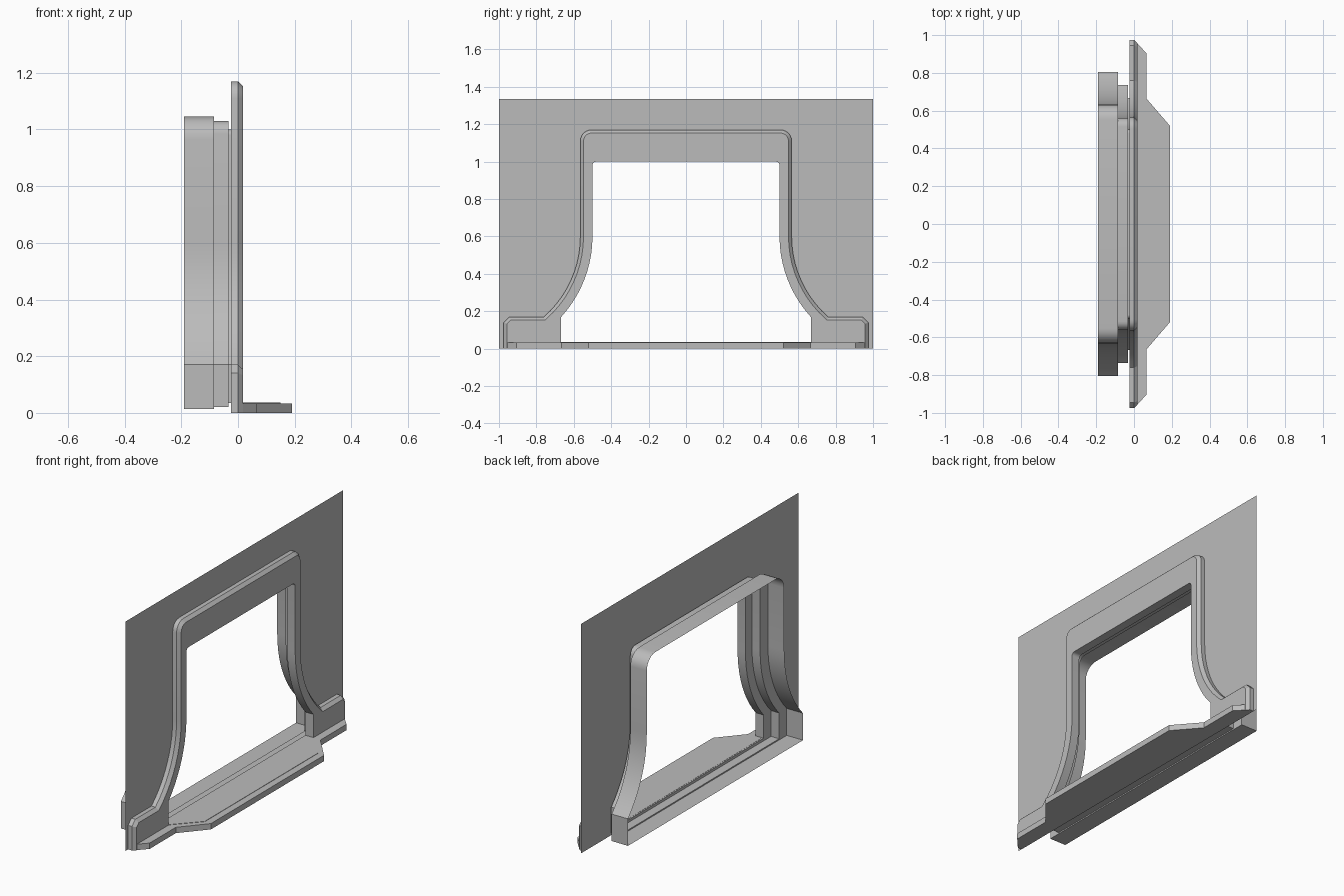
import bpy, bmesh
from math import sin, cos, asin, pi, radians
from mathutils import Vector

cube = bpy.data.objects.get("Cube")
if cube:
    bpy.data.objects.remove(cube, do_unlink=True)

grey = bpy.data.materials.new("plain_grey")
grey.use_nodes = True
COLOUR = (0.5, 0.5, 0.5, 1)
grey.diffuse_color = COLOUR
grey.node_tree.nodes["Principled BSDF"].inputs["Base Color"].default_value = COLOUR

SPRING = 0.6      # height where the flared jambs start
FOOT = 0.17       # height where the flare ends


def half_arch(w, base, top, r, tail):
    """Half outline as (y, z): top corner, jamb, flare, then the tail points."""
    pts = [(w - r + r * sin(a), top - r + r * cos(a))
           for a in (i * pi / 12 for i in range(7))]
    d, h = base - w, SPRING - FOOT
    R = (d * d + h * h) / (2 * d)
    end = asin(h / R)
    pts += [(w + R - R * cos(end * i / 10), SPRING - R * sin(end * i / 10))
            for i in range(11)]
    return pts + tail


def arch(w, base, top, r, tail):
    """Full outline from the right foot, over the top, to the left foot."""
    half = half_arch(w, base, top, r, tail)
    return [(-y, z) for y, z in reversed(half)] + half


def inset(path, d):
    """Shift an open path inwards with mitred corners, keeping its ends level."""
    v = [Vector(p) for p in path]
    out = []
    for i, p in enumerate(v):
        a = (p - v[i - 1]).normalized() if i else (v[1] - p).normalized()
        b = (v[i + 1] - p).normalized() if i < len(v) - 1 else a
        n1, n2 = Vector((a.y, -a.x)), Vector((b.y, -b.x))
        m = (n1 + n2).normalized()
        out.append(tuple(p + m * (d / m.dot(n1))))
    return out


def ring(bm, path, x):
    return [bm.verts.new((x, y, z)) for y, z in path]


def bridge(bm, a, b, closed):
    n = len(a)
    for i in range(n if closed else n - 1):
        j = (i + 1) % n
        bm.faces.new((a[i], a[j], b[j], b[i]))


def finish(name, bm, smooth=False):
    bmesh.ops.recalc_face_normals(bm, faces=bm.faces)
    mesh = bpy.data.meshes.new(name)
    bm.to_mesh(mesh)
    bm.free()
    mesh.materials.append(grey)
    ob = bpy.data.objects.new(name, mesh)
    bpy.context.collection.objects.link(ob)
    if smooth:
        bpy.ops.object.select_all(action='DESELECT')
        ob.select_set(True)
        bpy.context.view_layer.objects.active = ob
        bpy.ops.object.shade_smooth_by_angle(angle=radians(30))
    return ob


def prism(name, outline, z0, z1):
    """Upright prism from a half outline (x, y), mirrored across y."""
    full = outline + [(x, -y) for x, y in reversed(outline)]
    bm = bmesh.new()
    low, high = ([bm.verts.new((x, y, z)) for x, y in full] for z in (z0, z1))
    bm.faces.new(low)
    bm.faces.new(high)
    bridge(bm, low, high, True)
    return finish(name, bm)


BACK, FACE = -0.025, 0.018
opening = arch(0.5, 0.667, 1.0, 0.02, [(0.667, 0.035)])
middle = arch(0.56, 0.735, 1.03, 0.045, [(0.735, 0.02)])
rear = arch(0.632, 0.805, 1.045, 0.08, [(0.805, 0.013)])

# Wall panel with the opening left out
bm = bmesh.new()
cut = arch(0.5, 0.667, 1.0, 0.02, [(0.667, 0)])
bm.faces.new(ring(bm, cut + [(1, 0), (1, 1.335), (-1, 1.335), (-1, 0)], BACK))
finish("wall_panel", bm)

# Raised surround with bevelled rim and feet
bm = bmesh.new()
rim = arch(0.565, 0.76, 1.17, 0.06, [(0.945, FOOT), (0.975, 0.14), (0.975, 0)])
rim_back = ring(bm, rim, BACK)
rim_mid = ring(bm, rim, 0)
rim_face = ring(bm, inset(rim, 0.017), FACE)
bridge(bm, rim_back, rim_mid, False)
bridge(bm, rim_mid, rim_face, False)
bm.faces.new(rim_face + ring(bm, cut, FACE)[::-1])
finish("surround", bm, True)

# Stepped passage widening towards the rear
bm = bmesh.new()
steps = [(opening, FACE), (opening, -0.033), (middle, -0.033),
         (middle, -0.085), (rear, -0.085), (rear, -0.19)]
rings = [ring(bm, path, x) for path, x in steps]
for a, b in zip(rings, rings[1:]):
    bridge(bm, a, b, True)
finish("stepped_passage", bm, True)

# Threshold slab and its thin tread
prism("threshold", [(BACK, 0.975), (0, 0.975), (0.065, 0.905), (0.065, 0.665),
                    (0.19, 0.52)], 0, 0.034)
prism("threshold_tread", [(BACK, 0.66), (0.02, 0.66), (0.15, 0.52)], 0.033, 0.036)
